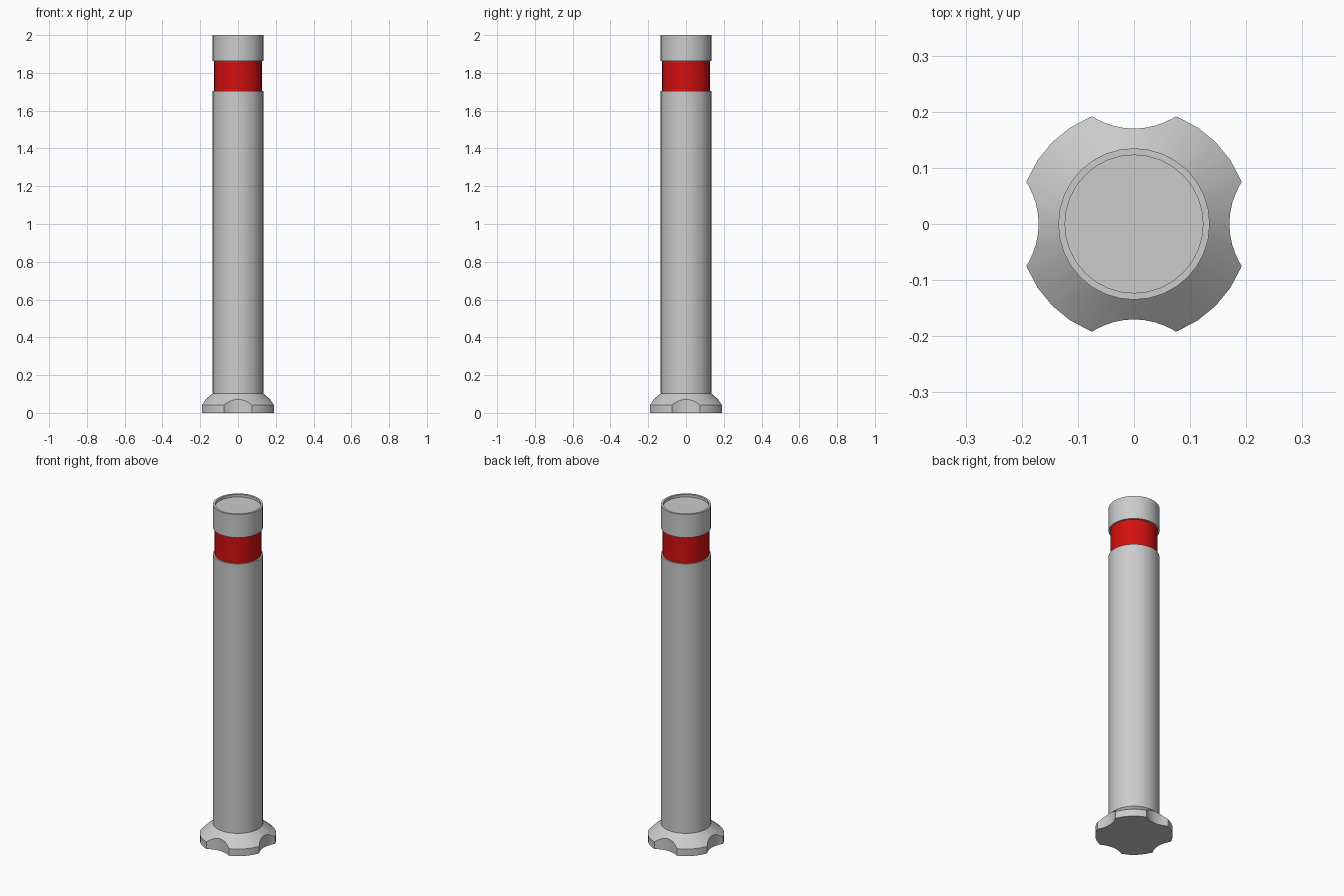
import bpy, bmesh, math

if "Cube" in bpy.data.objects:
    bpy.data.objects.remove(bpy.data.objects["Cube"])

SEGS = 32


def finish(bm, name):
    """Turn a bmesh into a named, smooth-by-angle object."""
    bmesh.ops.recalc_face_normals(bm, faces=bm.faces)
    me = bpy.data.meshes.new(name)
    bm.to_mesh(me)
    bm.free()
    ob = bpy.data.objects.new(name, me)
    bpy.context.collection.objects.link(ob)
    return ob


def activate(ob):
    bpy.ops.object.select_all(action='DESELECT')
    ob.select_set(True)
    bpy.context.view_layer.objects.active = ob


def smooth(ob):
    activate(ob)
    bpy.ops.object.shade_smooth_by_angle(angle=math.radians(30))


def lathe(name, profile):
    """Revolve (radius, z) points around z; radius 0 closes the end."""
    bm = bmesh.new()
    rings = []
    for r, z in profile:
        if r == 0:
            rings.append(None)
            continue
        rings.append([bm.verts.new((r * math.cos(2 * math.pi * i / SEGS),
                                    r * math.sin(2 * math.pi * i / SEGS), z))
                      for i in range(SEGS)])
    for a, b in zip(rings, rings[1:]):
        if a is None or b is None:
            bm.faces.new(a or b)
            continue
        for i in range(SEGS):
            j = (i + 1) % SEGS
            bm.faces.new((a[i], a[j], b[j], b[i]))
    ob = finish(bm, name)
    # orient open shells outwards (side walls face away from the axis)
    wall = max(ob.data.polygons, key=lambda p: p.center.xy.length)
    if wall.normal.xy.dot(wall.center.xy) < 0:
        ob.data.flip_normals()
    return ob


# base flange with a conical top
base = lathe("base_flange", [(0, 0), (0.206, 0), (0.206, 0.042), (0.135, 0.102), (0, 0.102)])

# four scallops cut from the flange
bm = bmesh.new()
for k in range(4):
    a = k * math.pi / 2
    made = bmesh.ops.create_cone(bm, cap_ends=True, segments=48,
                                 radius1=0.139, radius2=0.139, depth=0.4)
    bmesh.ops.translate(bm, verts=made["verts"],
                        vec=(0.309 * math.cos(a), 0.309 * math.sin(a), 0))
cutter = finish(bm, "scallop_cutter")
cutter.hide_render = True
mod = base.modifiers.new("scallops", 'BOOLEAN')
mod.operation = 'DIFFERENCE'
mod.solver = 'EXACT'
mod.object = cutter
activate(base)
bpy.ops.object.modifier_apply(modifier=mod.name)
bpy.data.objects.remove(cutter)

# open the flange under the post
bm = bmesh.new()
bm.from_mesh(base.data)
hidden = [f for f in bm.faces if f.normal.z > 0.99]
bmesh.ops.delete(bm, geom=hidden, context='FACES_ONLY')
bm.to_mesh(base.data)
bm.free()

# main post, ending in the lower ledge of the groove
post = lathe("post", [(0.135, 0.102), (0.135, 1.705), (0.126, 1.705)])

# coloured band in the groove
band = lathe("red_band", [(0.126, 1.705), (0.126, 1.862)])
red = bpy.data.materials.new("red")
red.diffuse_color = (0.65, 0.005, 0.005, 1)
red.use_nodes = True
red.node_tree.nodes["Principled BSDF"].inputs["Base Color"].default_value = red.diffuse_color
band.data.materials.append(red)

# cap with a shallow recess on top
cap = lathe("top_cap", [(0.126, 1.862), (0.135, 1.862), (0.135, 2.0),
                        (0.123, 2.0), (0.123, 1.985), (0, 1.985)])

for ob in (base, post, band, cap):
    smooth(ob)
